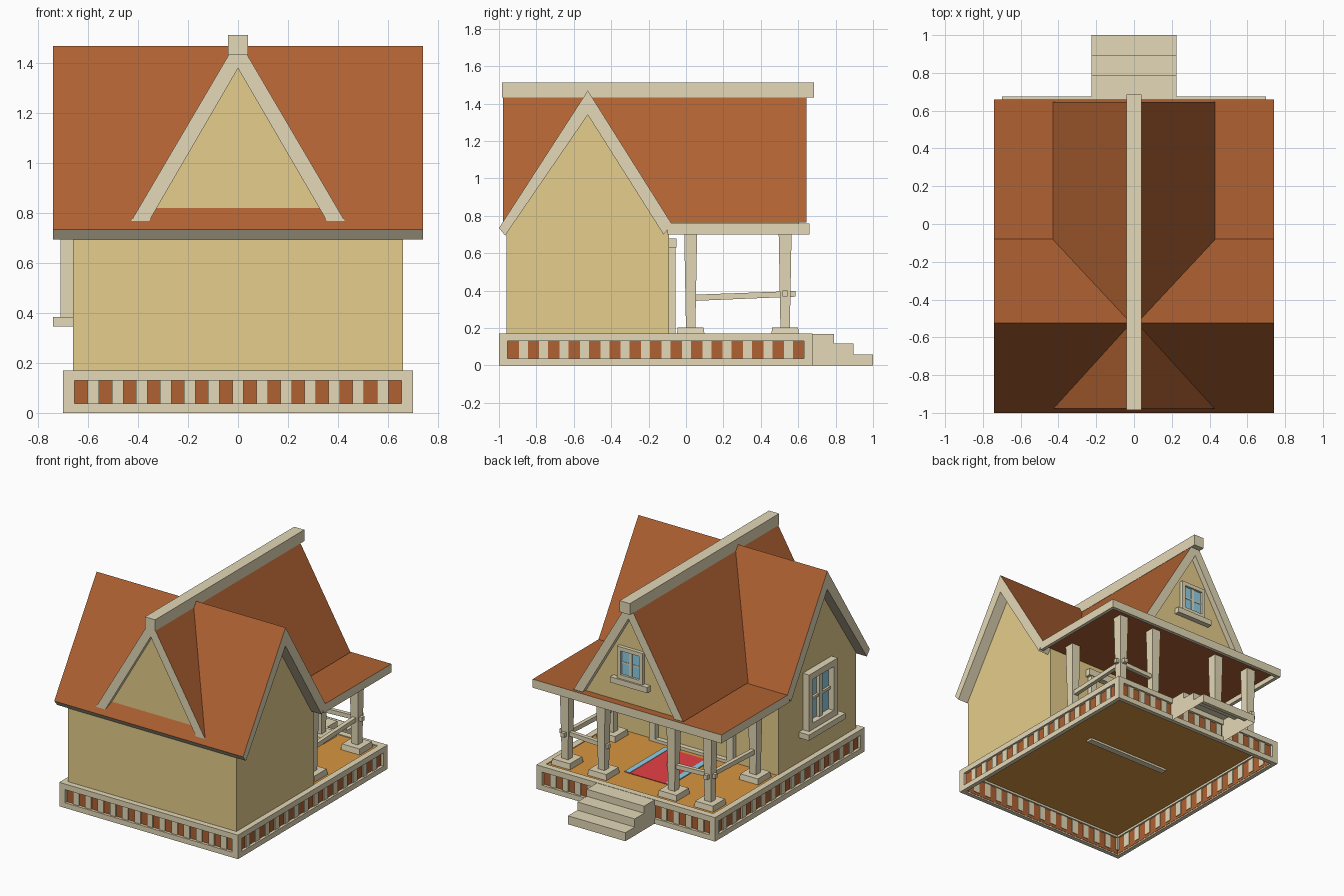
import bpy, bmesh

if "Cube" in bpy.data.objects:
    bpy.data.objects.remove(bpy.data.objects["Cube"])


def material(name, r, g, b):
    m = bpy.data.materials.new(name)
    lin = [((c / 255 + 0.055) / 1.055) ** 2.4 for c in (r, g, b)]
    m.diffuse_color = (*lin, 1)
    m.use_nodes = True
    m.node_tree.nodes["Principled BSDF"].inputs["Base Color"].default_value = m.diffuse_color
    return m


CREAM = material("cream_trim", 227, 216, 183)
TAN = material("tan_wall", 229, 205, 139)
ORANGE = material("orange_brown_roof", 175, 97, 50)
OCHRE = material("ochre_floor", 216, 149, 63)
RED = material("red_rug", 229, 64, 68)
BLUE = material("blue_glass", 143, 208, 230)


def finish(name, bm, mats, rule=None, drop=None):
    bmesh.ops.recalc_face_normals(bm, faces=bm.faces[:])
    bm.normal_update()
    if rule:
        for f in bm.faces:
            f.material_index = int(rule(f.normal))
    if drop:
        bmesh.ops.delete(bm, geom=[f for f in bm.faces if drop(f.normal)], context="FACES")
    me = bpy.data.meshes.new(name)
    bm.to_mesh(me)
    bm.free()
    for m in mats:
        me.materials.append(m)
    ob = bpy.data.objects.new(name, me)
    bpy.context.collection.objects.link(ob)
    return ob


def frustum(bm, x0, x1, y0, y1, z0, z1, grow=0.0):
    x0, x1 = sorted((x0, x1))
    y0, y1 = sorted((y0, y1))
    v = []
    for z, g in ((z0, 0), (z1, grow)):
        v.append([bm.verts.new(p) for p in ((x0 - g, y0 - g, z), (x1 + g, y0 - g, z),
                                            (x1 + g, y1 + g, z), (x0 - g, y1 + g, z))])
    bm.faces.new(v[0])
    bm.faces.new(v[1])
    for i in range(4):
        j = (i + 1) % 4
        bm.faces.new((v[0][i], v[0][j], v[1][j], v[1][i]))


def boxes(name, items, *mats, rule=None):
    bm = bmesh.new()
    for it in items:
        frustum(bm, *it)
    return finish(name, bm, mats, rule)


def prism(name, pts, axis, a, b, *mats, rule=None, drop=None):
    """Extrude a (horizontal, z) profile along x or y from a to b."""
    bm = bmesh.new()
    rows = [[bm.verts.new((t, h, z) if axis == "x" else (h, t, z)) for h, z in pts] for t in (a, b)]
    for r in rows:
        bm.faces.new(r)
    n = len(pts)
    for i in range(n):
        j = (i + 1) % n
        bm.faces.new((rows[0][i], rows[0][j], rows[1][j], rows[1][i]))
    return finish(name, bm, mats, rule, drop)


X, Y0, Y1 = 0.70, -1.0, 0.675


def ring(inset, w, z0, z1):
    """Four boxes around the base outline."""
    x, a, b = X - inset, Y0 + inset, Y1 - inset
    return [(-x, -x + w, a, b, z0, z1), (x - w, x, a, b, z0, z1),
            (-x + w, x - w, a, a + w, z0, z1), (-x + w, x - w, b - w, b, z0, z1)]


# Base: thin deck, orange panels behind, cream frame and slats
boxes("deck_floor", [(-0.67, 0.67, Y0 + 0.03, Y1 - 0.03, 0.145, 0.164)], OCHRE)
boxes("base_panels", ring(0.02, 0.012, 0.01, 0.15), ORANGE)
frame = ring(0, 0.03, 0, 0.037) + ring(0, 0.045, 0.13, 0.17)
for x0, x1 in ((-X, -X + 0.045), (X - 0.045, X)):
    for y0, y1 in ((Y0, Y0 + 0.045), (Y1 - 0.045, Y1)):
        frame.append((x0, x1, y0, y1, 0.037, 0.13))
boxes("base_frame", frame, CREAM)

slats = []
for i in range(13):
    c = -0.579 + i * 0.0965
    for s, y in ((1, Y0), (-1, Y1)):
        slats.append((c - 0.023, c + 0.023, y + s * 0.012, y + s * 0.036, 0.03, 0.135))
for i in range(14):
    c = -0.87 + i * 0.109
    for s in (-1, 1):
        slats.append((s * 0.688, s * 0.664, c - 0.024, c + 0.024, 0.03, 0.135))
boxes("base_slats", slats, CREAM)

# Steps, open underneath
prism("porch_steps", [(0.66, 0), (1.0, 0), (1.0, 0.06), (0.895, 0.06), (0.895, 0.118),
                      (0.79, 0.118), (0.79, 0.168), (0.66, 0.168)], "x", -0.225, 0.225, CREAM,
      drop=lambda n: n.z < -0.5 or n.y < -0.5)

# Rug
boxes("rug", [(-0.18, 0.18, -0.02, 0.43, 0.16, 0.168)], RED)
boxes("rug_stripes", [(s * 0.18, s * 0.14, -0.02, 0.43, 0.16, 0.171) for s in (-1, 1)], BLUE)

# Walls
prism("house_walls", [(-0.96, 0.16), (-0.09, 0.16), (-0.09, 0.745), (-0.525, 1.40), (-0.96, 0.745)],
      "x", -0.66, 0.66, TAN)
prism("main_gable_wall", [(-0.38, 0.75), (0.38, 0.75), (0, 1.41)], "y", -0.945, 0.605, TAN)

# Roofs: orange on the slopes facing up, cream on edges and underside
up = lambda n: n.z > 0.3
prism("cross_roof", [(-1.0, 0.735), (-0.525, 1.47), (-0.075, 0.755), (-0.12, 0.70),
                     (-0.525, 1.34), (-0.967, 0.695)], "x", -0.74, 0.74, CREAM, ORANGE, rule=up)
prism("main_roof", [(-0.43, 0.765), (0, 1.497), (0.43, 0.765), (0.358, 0.765),
                    (0, 1.38), (-0.358, 0.765)], "y", -0.978, 0.645, CREAM, ORANGE, rule=up)
boxes("ridge_beam", [(-0.04, 0.04, -0.985, 0.685, 1.433, 1.513)], CREAM)

# Porch roof with fascia boards
boxes("porch_roof", [(-0.74, 0.74, -0.12, 0.66, 0.735, 0.76)], CREAM, ORANGE,
      rule=lambda n: abs(n.z) > 0.5)
boxes("porch_fascia", [(s * 0.74, s * 0.715, -0.10, 0.66, 0.70, 0.74) for s in (-1, 1)]
      + [(-0.715, 0.715, 0.635, 0.66, 0.70, 0.74)], CREAM)

# Porch pillars with plinths
posts = [(s * x, y) for s in (-1, 1) for x, y in ((0.56, 0.53), (0.275, 0.53), (0.56, 0.025))]
boxes("porch_pillars", [(x - 0.025, x + 0.025, y - 0.025, y + 0.025, 0.19, 0.74, 0.01)
                        for x, y in posts], CREAM)
boxes("pillar_plinths", [(x - 0.075, x + 0.075, y - 0.075, y + 0.075, 0.16, 0.203, -0.006)
                         for x, y in posts], CREAM)

# Railings
for s, side in ((1, "right"), (-1, "left")):
    prism(side + "_side_rail", [(0.03, 0.345), (0.585, 0.368), (0.585, 0.398), (0.03, 0.378)],
          "x", s * 0.56 - 0.014, s * 0.56 + 0.014, CREAM)
    prism(side + "_back_rail", [(s * 0.23, 0.355), (s * 0.61, 0.37), (s * 0.61, 0.40),
                                (s * 0.23, 0.385)], "y", 0.516, 0.544, CREAM)


# Windows: u runs along the wall, d is the distance out of it
def window(name, place, w, z0, z1, depth, sill, bar):
    def put(items):
        return [place(u0, u1, d0, d1) + (a, b) for u0, u1, d0, d1, a, b in items]
    zm, h, i = (z0 + z1) / 2, bar * 0.4, w - bar
    boxes(name + "_glass", put([(-i, i, -0.01, 0.009, z0 + h, z1 - h)]), BLUE)
    boxes(name + "_frame", put([
        (-w, -i, 0, depth, z0, z1), (i, w, 0, depth, z0, z1),
        (-i, i, 0, depth, z1 - bar, z1), (-i, i, 0, depth, z0, z0 + bar),
        (-h, h, 0, depth * 0.6, z0 + bar, z1 - bar),
        (-i, i, 0, depth * 0.5, zm - h / 2, zm + h / 2)]), CREAM)
    boxes(name + "_sill", put([(-w - 0.045, w + 0.045, 0, sill, z0 - 0.04, z0)]), CREAM)


window("side_window", lambda u0, u1, d0, d1: (-0.66 - d0, -0.66 - d1, -0.525 + u0, -0.525 + u1),
       0.16, 0.385, 0.785, 0.05, 0.08, 0.045)
window("gable_window", lambda u0, u1, d0, d1: (u0, u1, 0.605 + d0, 0.605 + d1),
       0.10, 0.93, 1.155, 0.025, 0.037, 0.028)

# Porch door: posts, lintel, threshold
boxes("door_frame", [(-0.33, -0.28, -0.10, -0.055, 0.16, 0.64), (0.28, 0.33, -0.10, -0.055, 0.16, 0.64),
                     (-0.35, 0.35, -0.10, -0.05, 0.63, 0.68), (-0.33, 0.33, -0.10, -0.055, 0.13, 0.185)],
      CREAM)
